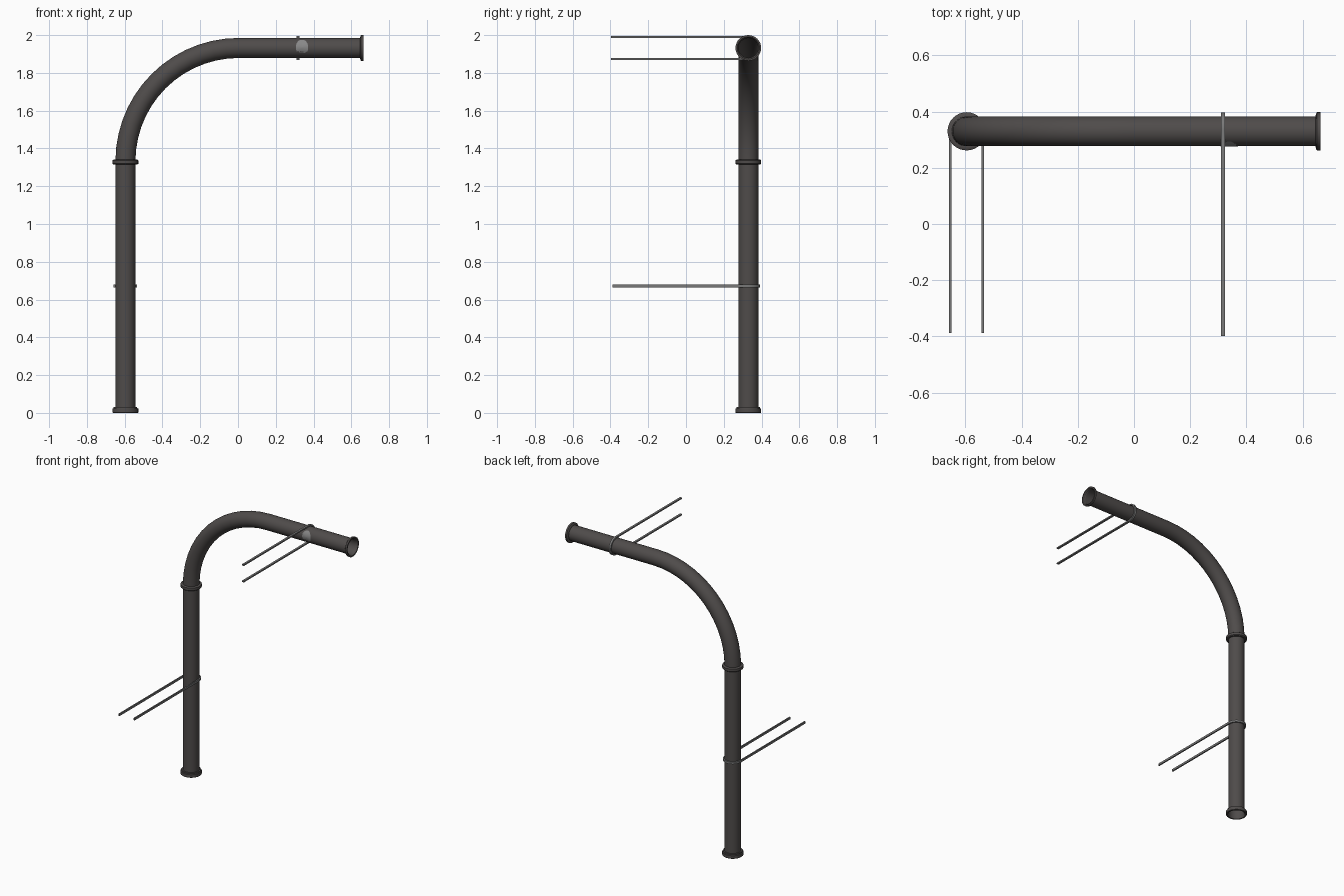
import bpy, bmesh, math
from mathutils import Vector

if "Cube" in bpy.data.objects:
    bpy.data.objects.remove(bpy.data.objects["Cube"])

R = 0.053                  # pipe radius
PX, PY = -0.596, 0.33      # vertical pipe axis
BZ, BR = 1.332, 0.60       # bend start height and bend radius
TOPZ = BZ + BR
END = 0.664
SIDES = 32


def material(name, rgb):
    m = bpy.data.materials.new(name)
    m.diffuse_color = (*rgb, 1)
    m.use_nodes = True
    m.node_tree.nodes["Principled BSDF"].inputs["Base Color"].default_value = m.diffuse_color
    return m


IRON = material("dark iron", (0.078, 0.071, 0.069))
STEEL = material("grey steel", (0.19, 0.19, 0.19))
PALE = material("pale worn metal", (0.25, 0.25, 0.25))


def finish(name, bm, mat, recalc=True):
    if recalc:
        bmesh.ops.recalc_face_normals(bm, faces=bm.faces)
    me = bpy.data.meshes.new(name)
    bm.to_mesh(me)
    bm.free()
    me.materials.append(mat)
    ob = bpy.data.objects.new(name, me)
    bpy.context.collection.objects.link(ob)
    bpy.ops.object.select_all(action='DESELECT')
    ob.select_set(True)
    bpy.context.view_layer.objects.active = ob
    bpy.ops.object.shade_smooth_by_angle(angle=math.radians(35))
    return ob


def skin(bm, loops, closed=False):
    """Bridge successive closed vertex loops."""
    n = len(loops[0])
    pairs = list(zip(loops, loops[1:])) + ([(loops[-1], loops[0])] if closed else [])
    for a, b in pairs:
        for i in range(n):
            j = (i + 1) % n
            bm.faces.new((a[i], a[j], b[j], b[i]))


def tube(name, rings, closed=False):
    """rings: (x, z, direction angle in the xz plane, radius)"""
    bm = bmesh.new()
    loops = []
    for x, z, a, r in rings:
        n = Vector((-math.sin(a), 0, math.cos(a)))
        loops.append([bm.verts.new(Vector((x, PY, z)) + r * (math.cos(t) * n + Vector((0, math.sin(t), 0))))
                      for t in (2 * math.pi * i / SIDES for i in range(SIDES))])
    skin(bm, loops, closed)
    return finish(name, bm, IRON)


UP = math.pi / 2

# straight pipe
tube("vertical_pipe", [(PX, 0.004, UP, R), (PX, BZ, UP, R)])

# elbow with its horizontal run
bend = []
for i in range(15):
    t = UP * i / 14
    bend.append((PX + BR - BR * math.cos(t), BZ + BR * math.sin(t), UP - t, R))
tube("elbow_pipe", bend + [(END - 0.004, TOPZ, 0, R)])

# flanges: (offset along axis, radius) profile, open through the middle
foot = [(0.0, 0.057), (0.0, 0.066), (0.002, 0.068), (0.022, 0.068), (0.024, 0.063), (0.031, 0.062), (0.031, 0.052), (0.012, 0.052)]
collar = [(-0.015, 0.052), (-0.015, 0.062), (-0.010, 0.068), (0.008, 0.068), (0.012, 0.062), (0.012, 0.052)]
rim = [(0.0, 0.059), (0.0, 0.068), (-0.012, 0.068), (-0.016, 0.063), (-0.018, 0.052), (-0.012, 0.052)]
tube("foot_flange", [(PX, o, UP, r) for o, r in foot], True)
tube("middle_flange", [(PX, BZ - 0.003 + o, UP, r) for o, r in collar], True)
tube("end_flange", [(END + o, TOPZ, 0, r) for o, r in rim], True)


# U-shaped wall brackets: flat band wrapped round the back of the pipe
def bracket(name, centre, across, along, y_end):
    cr, th, w = 0.058, 0.0045, 0.0075
    path = [(-cr, y_end - centre.y, -1, 0)]
    for i in range(21):
        t = math.pi * (1 - i / 20)
        path.append((cr * math.cos(t), cr * math.sin(t), math.cos(t), math.sin(t)))
    path.append((cr, y_end - centre.y, 1, 0))
    bm = bmesh.new()
    loops = []
    for u, v, nu, nv in path:
        loops.append([bm.verts.new(centre + across * (u + s * th * nu) + Vector((0, v + s * th * nv, 0)) + along * (q * w))
                      for s, q in ((-1, -1), (1, -1), (1, 1), (-1, 1))])
    skin(bm, loops)
    bm.faces.new(loops[0])
    bm.faces.new(loops[-1])
    finish(name, bm, STEEL)


X, Z = Vector((1, 0, 0)), Vector((0, 0, 1))
bracket("lower_bracket", Vector((PX, PY, 0.672)), X, Z, -0.389)
bracket("upper_bracket", Vector((0.317, PY + 0.004, TOPZ)), Z, X, -0.398)

# pale worn spot on the front of the horizontal pipe
bm = bmesh.new()
rs = R + 0.0015
loops = []
for k in (0.02, 0.35, 0.7, 1.0):
    loop = []
    for i in range(14):
        t = 2 * math.pi * i / 14
        x = 0.339 + 0.033 * k * math.cos(t)
        a = 0.85 * k * math.sin(t)
        loop.append(bm.verts.new((x, PY - rs * math.cos(a), TOPZ + 0.003 + rs * math.sin(a))))
    loops.append(loop)
skin(bm, loops)
bm.faces.new(loops[0])
bmesh.ops.recalc_face_normals(bm, faces=bm.faces)
bm.normal_update()
if sum(f.normal.y for f in bm.faces) > 0:
    bmesh.ops.reverse_faces(bm, faces=bm.faces)
finish("worn_spot", bm, PALE, False)
